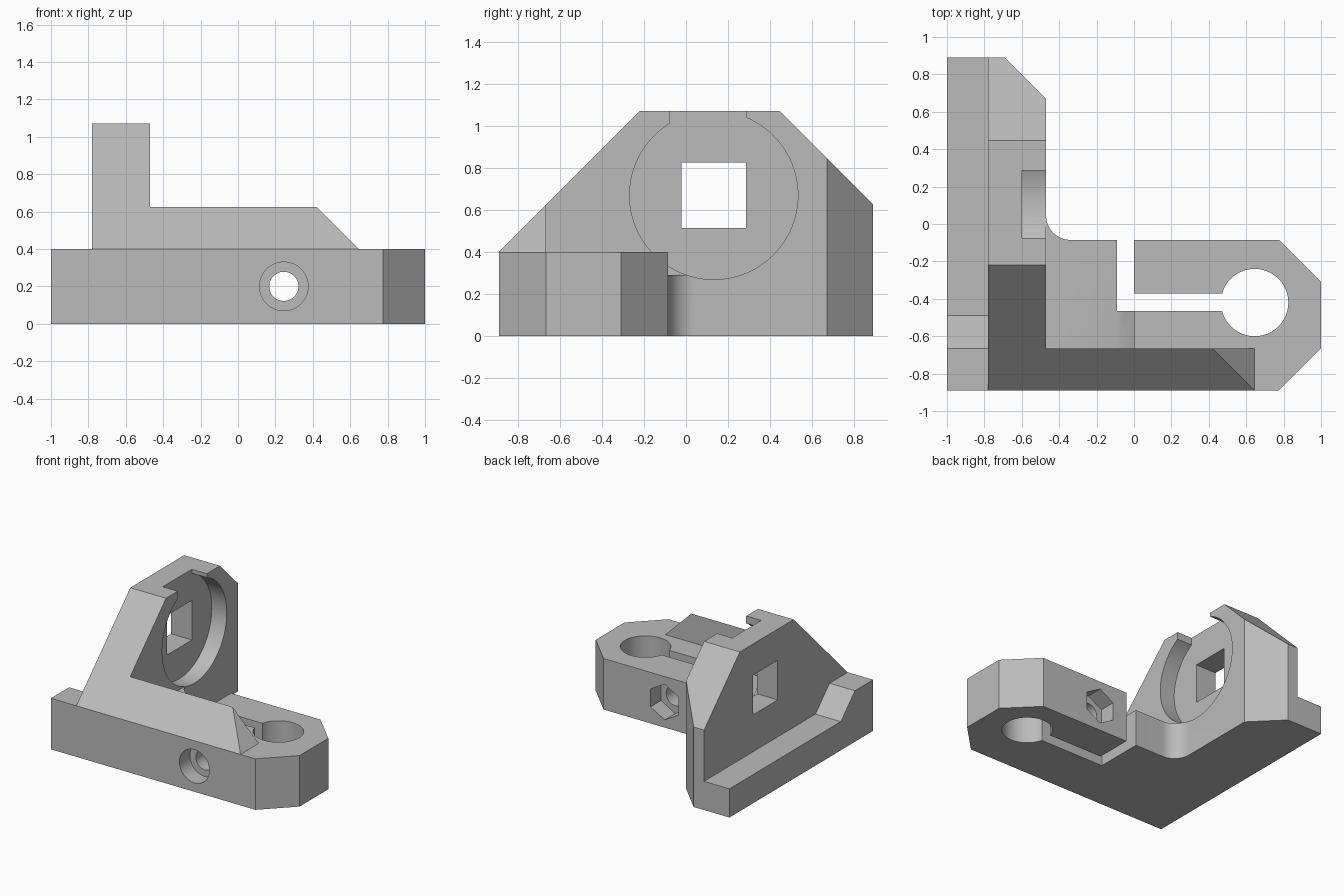
import bpy, bmesh
from math import cos, sin, pi, radians
from mathutils import Vector

cube = bpy.data.objects.get("Cube")
if cube:
    bpy.data.objects.remove(cube, do_unlink=True)

grey = bpy.data.materials.new("plain_grey")
grey.use_nodes = True
COLOUR = (0.5, 0.5, 0.5, 1)
grey.diffuse_color = COLOUR
grey.node_tree.nodes["Principled BSDF"].inputs["Base Color"].default_value = COLOUR

# How a 2D outline point and a depth map to space for each extrusion axis
PLACE = {"x": lambda u, v, d: (d, u, v),
         "y": lambda u, v, d: (u, d, v),
         "z": lambda u, v, d: (u, v, d)}


def prism(name, outline, axis, start, end):
    bm = bmesh.new()
    place = PLACE[axis]
    low = [bm.verts.new(place(u, v, start)) for u, v in outline]
    high = [bm.verts.new(place(u, v, end)) for u, v in outline]
    bm.faces.new(low)
    bm.faces.new(high)
    n = len(outline)
    for i in range(n):
        j = (i + 1) % n
        bm.faces.new((low[i], low[j], high[j], high[i]))
    bmesh.ops.recalc_face_normals(bm, faces=bm.faces)
    mesh = bpy.data.meshes.new(name)
    bm.to_mesh(mesh)
    bm.free()
    mesh.materials.append(grey)
    obj = bpy.data.objects.new(name, mesh)
    bpy.context.collection.objects.link(obj)
    return obj


def arc(cu, cv, r, a0, a1, steps):
    angles = [radians(a0 + (a1 - a0) * i / steps) for i in range(steps + 1)]
    return [(cu + r * cos(a), cv + r * sin(a)) for a in angles]


def circle(cu, cv, r, sides=64, turn=0):
    return arc(cu, cv, r, turn, turn + 360, sides)[:-1]


def rect(u0, u1, v0, v1):
    return [(u0, v0), (u1, v0), (u1, v1), (u0, v1)]


# L-shaped footprint with chamfered ends and a filleted inner corner
TOP, DECK, SHELF = 1.07, 0.40, 0.29
OVER = 1.3
footprint = [(-1, -0.89), (0.775, -0.89), (1, -0.665), (1, -0.31), (0.775, -0.085)]
footprint += arc(-0.34, 0.045, 0.13, 270, 180, 16)
footprint += [(-0.47, 0.67), (-0.69, 0.89), (-1, 0.89)]
bracket = prism("mounting_bracket", footprint, "z", 0, TOP)

PIN, BOLT, DISC = (0.645, -0.42), (0.245, 0.20), (0.132, 0.67)

cutters = [
    # Stepped foot behind the upright plate
    prism("foot_cut", [(-1, OVER), (-1, DECK), (-0.665, DECK), (-0.49, 0.225),
                       (1, 0.225), (1, OVER)], "x", -1.2, -0.78),
    # Sloped front and back shoulders
    prism("front_slope_cut", [(-1.1, DECK), (-0.89, DECK), (-0.22, TOP),
                              (-0.22, OVER), (-1.1, OVER)], "x", -0.78, 1.2),
    prism("back_slope_cut", [(0.447, TOP), (1.1, TOP - 0.653), (1.1, OVER),
                             (0.447, OVER)], "x", -0.9, 0),
    # Rib along the front, with a bevelled end
    prism("rib_cut", [(-0.47, OVER), (-0.47, 0.625), (0.42, 0.625), (0.645, DECK),
                      (1.1, DECK), (1.1, OVER)], "y", -1.1, 0.3),
    # Low shelf and clamp deck behind the rib
    prism("deck_cut", [(-0.47, OVER), (-0.47, SHELF), (-0.09, SHELF), (0, 0.25),
                       (0, DECK), (1.1, DECK), (1.1, OVER)], "y", -0.665, 0.3),
    # Clamp: pin hole, slot and gap
    prism("pin_hole", circle(*PIN, 0.18), "z", -0.1, 0.9),
    prism("clamp_slot", rect(-0.05, PIN[0], -0.465, -0.372), "z", -0.1, 0.9),
    prism("clamp_gap", rect(-0.09, 0, -0.465, 0.1), "z", -0.1, 0.9),
    # Clamp bolt: hole, counterbore and nut pocket
    prism("bolt_hole", circle(*BOLT, 0.078, 48), "y", -1, 0.1),
    prism("counterbore", circle(*BOLT, 0.13, 48), "y", -1, -0.76),
    prism("nut_pocket", circle(*BOLT, 0.14, 6, 30), "y", -0.215, 0.1),
    # Upright: round recess, open top and square window
    prism("round_recess", circle(*DISC, 0.40, 96), "x", -0.60, -0.47 + 0.2),
    prism("recess_opening", rect(-0.075, 0.285, 0.8, OVER), "x", -0.60, -0.3),
    prism("square_window", rect(-0.022, 0.286, 0.515, 0.825), "x", -1.1, -0.3),
]

for cutter in cutters:
    cutter.hide_render = True
    mod = bracket.modifiers.new(cutter.name, "BOOLEAN")
    mod.operation, mod.solver, mod.object = "DIFFERENCE", "EXACT", cutter

# Bake the cuts and discard the cutters
graph = bpy.context.evaluated_depsgraph_get()
baked = bpy.data.meshes.new_from_object(bracket.evaluated_get(graph))
bracket.modifiers.clear()
bracket.data = baked
baked.materials.clear()
baked.materials.append(grey)
for poly in baked.polygons:
    poly.material_index = 0
for cutter in cutters:
    bpy.data.objects.remove(cutter, do_unlink=True)

bpy.ops.object.select_all(action="DESELECT")
bracket.select_set(True)
bpy.context.view_layer.objects.active = bracket
bpy.ops.object.shade_smooth_by_angle(angle=radians(25))
